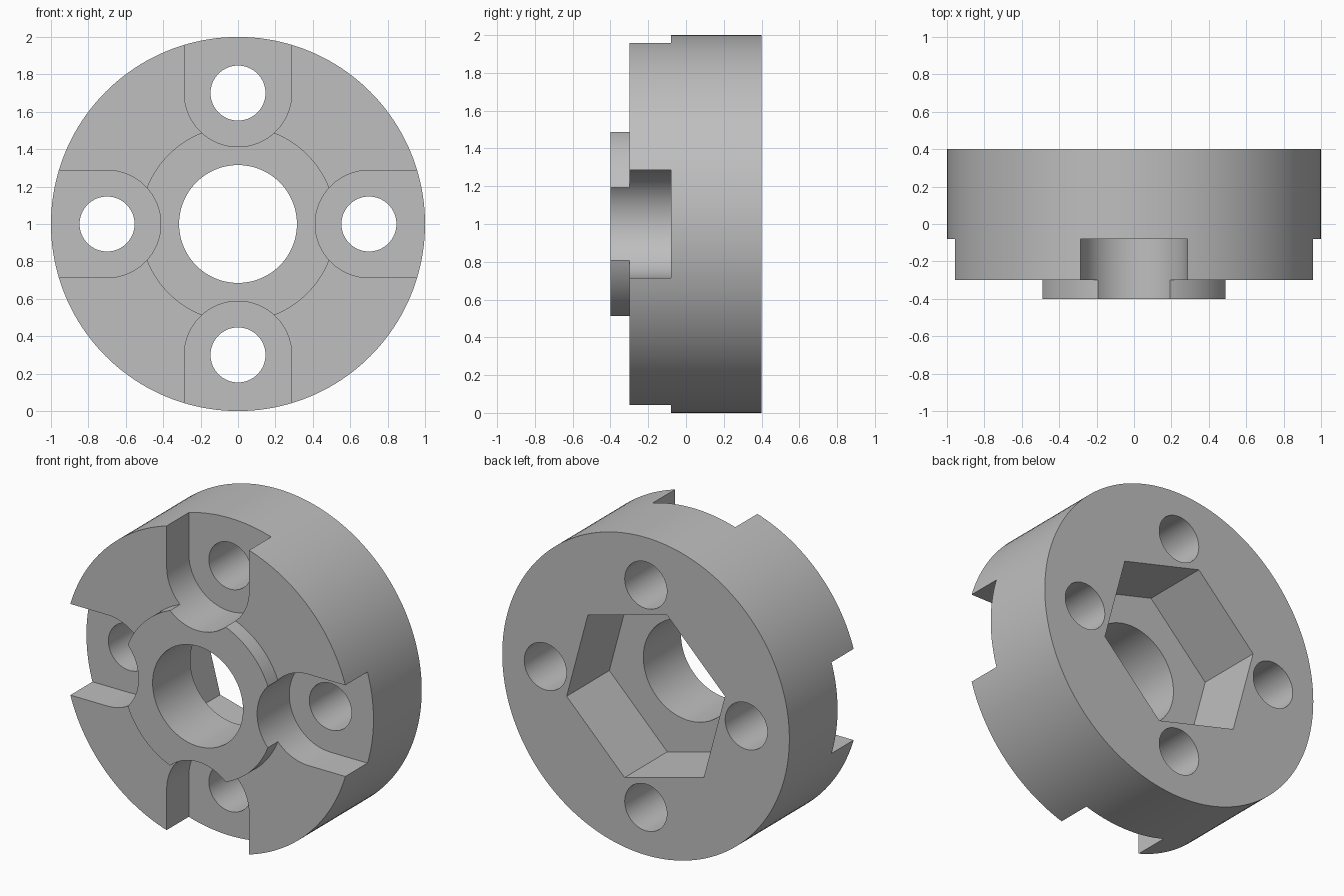
import bpy
import bmesh
from math import cos, sin, pi, radians
from mathutils import Matrix, Vector

cube = bpy.data.objects.get("Cube")
if cube:
    bpy.data.objects.remove(cube, do_unlink=True)

CENTRE = Vector((0, 0, 1))

grey = bpy.data.materials.new("machined_grey")
grey.use_nodes = True
colour = (0.52, 0.52, 0.52, 1)
grey.diffuse_color = colour
grey.node_tree.nodes["Principled BSDF"].inputs["Base Color"].default_value = colour


def ring(radius, sides, start=0.0, offset=0.0):
    """Outline of a regular polygon, shifted along x."""
    return [(offset + radius * cos(start + 2 * pi * i / sides),
             radius * sin(start + 2 * pi * i / sides)) for i in range(sides)]


def prism(name, outline, front, back, turn=0.0):
    """Extrude an x-z outline along y and turn it about the disc axis."""
    bm = bmesh.new()
    face = bm.faces.new([bm.verts.new((x, front, z)) for x, z in outline])
    extruded = bmesh.ops.extrude_face_region(bm, geom=[face])["geom"]
    verts = [g for g in extruded if isinstance(g, bmesh.types.BMVert)]
    bmesh.ops.translate(bm, verts=verts, vec=(0, back - front, 0))
    bmesh.ops.transform(bm, verts=bm.verts,
                        matrix=Matrix.Translation(CENTRE) @ Matrix.Rotation(turn, 4, 'Y'))
    bmesh.ops.recalc_face_normals(bm, faces=bm.faces)
    mesh = bpy.data.meshes.new(name)
    bm.to_mesh(mesh)
    bm.free()
    mesh.materials.append(grey)
    obj = bpy.data.objects.new(name, mesh)
    bpy.context.collection.objects.link(obj)
    return obj


def combine(target, tool, operation):
    """Apply a boolean and discard the tool."""
    tool.hide_render = True
    bpy.context.view_layer.objects.active = target
    mod = target.modifiers.new(tool.name, 'BOOLEAN')
    mod.operation = operation
    mod.solver = 'EXACT'
    mod.object = tool
    bpy.ops.object.modifier_apply(modifier=mod.name)
    bpy.data.objects.remove(tool, do_unlink=True)


# Main disc with a raised front boss
hub = prism("hub_disc", ring(1.0, 160), -0.3, 0.4)
combine(hub, prism("front_boss", ring(0.525, 128), -0.4, 0.1), 'UNION')

# Four round-ended slots open to the rim, each with a bolt hole
BOLT, HALF = 0.7, 0.287
arc = [(BOLT + HALF * cos(a), HALF * sin(a))
       for a in (pi / 2 + pi * i / 32 for i in range(33))]
slot = [(1.2, HALF)] + arc + [(1.2, -HALF)]
for i in range(4):
    turn = i * pi / 2
    combine(hub, prism("slot_cutter", slot, -0.6, -0.08, turn), 'DIFFERENCE')
    combine(hub, prism("bolt_cutter", ring(0.147, 64, offset=BOLT), -0.6, 0.6, turn), 'DIFFERENCE')

# Centre bore and hexagonal pocket in the back
combine(hub, prism("bore_cutter", ring(0.315, 96), -0.6, 0.6), 'DIFFERENCE')
combine(hub, prism("hex_cutter", ring(0.571, 6, radians(45)), -0.025, 0.6), 'DIFFERENCE')

# Smooth curved walls, crisp edges
bpy.ops.object.select_all(action='DESELECT')
hub.select_set(True)
bpy.context.view_layer.objects.active = hub
bpy.ops.object.shade_smooth_by_angle(angle=radians(25))
